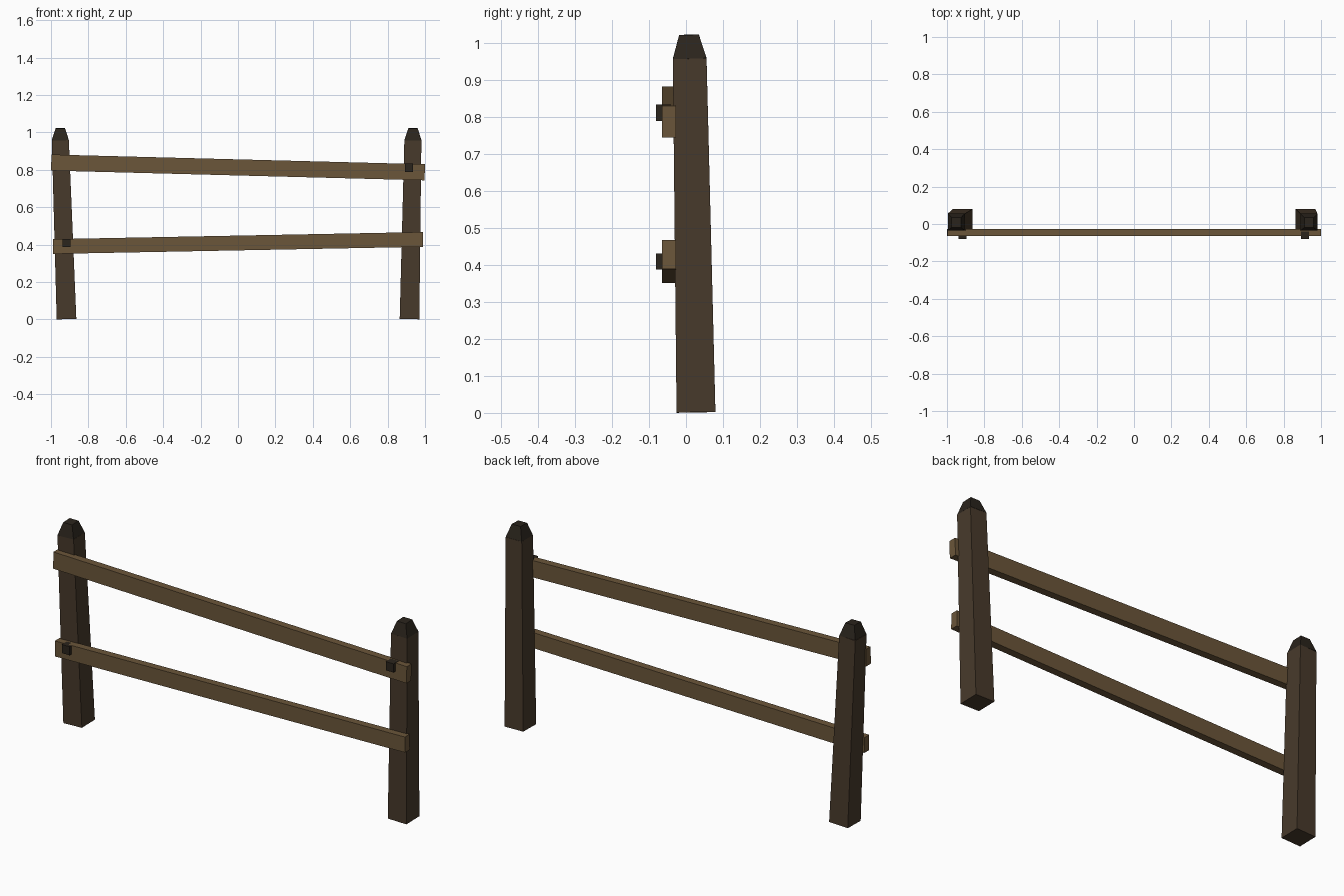
import bpy, bmesh, math

if "Cube" in bpy.data.objects:
    bpy.data.objects.remove(bpy.data.objects["Cube"])


def material(name, rgb):
    m = bpy.data.materials.new(name)
    m.diffuse_color = (*rgb, 1)
    m.use_nodes = True
    m.node_tree.nodes["Principled BSDF"].inputs["Base Color"].default_value = m.diffuse_color
    return m


POST = material("post_wood", (0.065, 0.042, 0.024))
RAIL = material("rail_wood", (0.147, 0.093, 0.042))
DARK = material("dark_wood", (0.024, 0.018, 0.012))


def frustum(name, low, high, mat):
    """Four-sided leaning block; each end is (centre x, y, z, width, depth), ends square to the axis."""
    h = high[2] - low[2]
    sx, sy = (high[0] - low[0]) / h, (high[1] - low[1]) / h
    bm = bmesh.new()
    rings = []
    for x, y, z, w, d in (low, high):
        rings.append([bm.verts.new((x + i * w / 2, y + j * d / 2,
                                    z - sx * i * w / 2 - sy * j * d / 2))
                      for i, j in ((-1, -1), (1, -1), (1, 1), (-1, 1))])
    a, b = rings
    bm.faces.new(a[::-1])
    bm.faces.new(b)
    for i in range(4):
        k = (i + 1) % 4
        bm.faces.new((a[i], a[k], b[k], b[i]))
    me = bpy.data.meshes.new(name)
    bm.to_mesh(me)
    bm.free()
    me.materials.append(mat)
    ob = bpy.data.objects.new(name, me)
    bpy.context.collection.objects.link(ob)
    return ob


def box(name, centre, size, mat, angle=0):
    bpy.ops.mesh.primitive_cube_add(size=1, location=centre, rotation=(0, angle, 0))
    ob = bpy.context.object
    ob.name = name
    ob.scale = size
    ob.data.materials.append(mat)


# Leaning tapered posts with chamfered caps
for side, x0, x1, x2 in (("left", -0.917, -0.950, -0.950), ("right", 0.917, 0.935, 0.936)):
    neck = (x1, 0.010, 0.958, 0.091, 0.091)
    frustum(side + "_post", (x0, 0.027, 0.003, 0.105, 0.105), neck, POST)
    frustum(side + "_post_cap", neck, (x2, 0.008, 1.022, 0.05, 0.053), DARK)

# Crooked rails across the front
for name, xh, zl, zr, h in (("upper_rail", 1.0, 0.839, 0.787, 0.086),
                            ("lower_rail", 0.99, 0.390, 0.428, 0.079)):
    angle = math.atan2(zl - zr, 2 * xh)
    length = 2 * xh - h * abs(math.sin(angle))
    box(name, (0, -0.046, (zl + zr) / 2), (length, 0.038, h), RAIL, angle)

# Pegs fixing one end of each rail
box("upper_peg", (0.914, -0.061, 0.811), (0.044, 0.04, 0.044), DARK)
box("lower_peg", (-0.917, -0.061, 0.409), (0.044, 0.04, 0.044), DARK)
